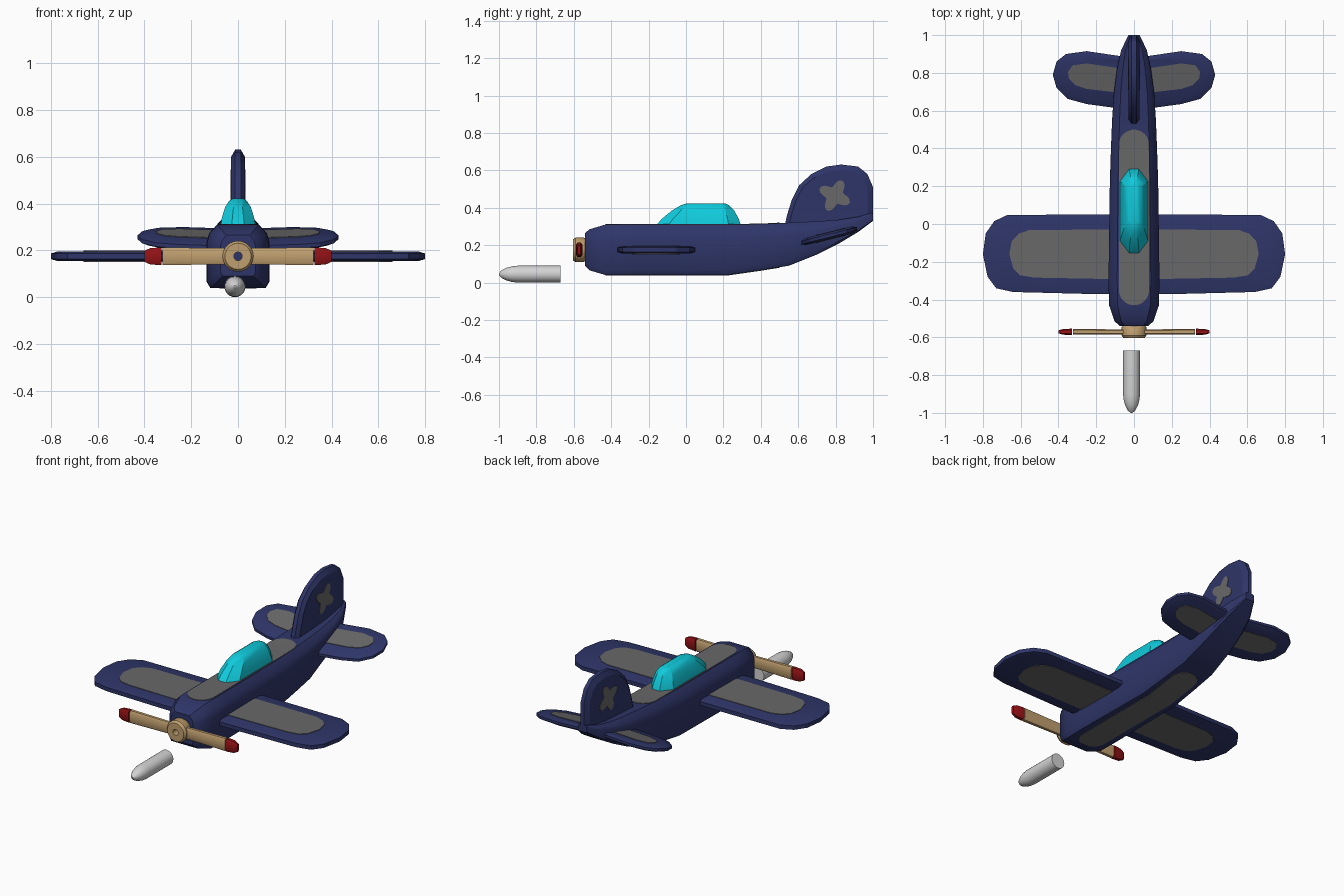
import bpy, bmesh
from math import sin, cos, pi, radians
from mathutils import Vector

cube = bpy.data.objects.get("Cube")
if cube:
    bpy.data.objects.remove(cube)


def material(name, r, g, b):
    m = bpy.data.materials.new(name)
    m.use_nodes = True
    m.diffuse_color = (r, g, b, 1)
    bsdf = m.node_tree.nodes["Principled BSDF"]
    bsdf.inputs["Base Color"].default_value = (r, g, b, 1)
    bsdf.inputs["Roughness"].default_value = 0.7
    return m


NAVY = material("navy blue", 0.028, 0.036, 0.14)
GREY = material("panel grey", 0.14, 0.14, 0.14)
CYAN = material("canopy cyan", 0.005, 0.6, 0.72)
TAN = material("wood tan", 0.53, 0.35, 0.16)
RED = material("tip red", 0.3, 0.006, 0.008)
SILVER = material("pale silver", 0.65, 0.65, 0.65)


def loft(name, rings, mat, cyclic=False, angle=35):
    """Skin a row of equal rings; cap the ends unless the row is cyclic."""
    bm = bmesh.new()
    rows = [[bm.verts.new(p) for p in ring] for ring in rings]
    n = len(rows[0])
    pairs = list(zip(rows, rows[1:])) + ([(rows[-1], rows[0])] if cyclic else [])
    for a, b in pairs:
        for i in range(n):
            j = (i + 1) % n
            bm.faces.new((a[i], a[j], b[j], b[i]))
    if not cyclic:
        bm.faces.new(rows[0][::-1])
        bm.faces.new(rows[-1])
    bmesh.ops.recalc_face_normals(bm, faces=bm.faces)
    mesh = bpy.data.meshes.new(name)
    bm.to_mesh(mesh)
    bm.free()
    mesh.materials.append(mat)
    mesh.shade_smooth()
    mesh.set_sharp_from_angle(angle=radians(angle))
    obj = bpy.data.objects.new(name, mesh)
    bpy.context.collection.objects.link(obj)
    return obj


def shrink(pts, du, dv):
    """Scale an outline about its middle so its sides move in by du and dv."""
    us, vs = [p[0] for p in pts], [p[1] for p in pts]
    cu, cv = (max(us) + min(us)) / 2, (max(vs) + min(vs)) / 2
    ku = 1 - du / (max(us) - cu)
    kv = 1 - dv / (max(vs) - cv)
    return [(cu + (u - cu) * ku, cv + (v - cv) * kv) for u, v in pts]


def slab(name, pts, place, half, rim, mat, edge):
    """Flat part with a chamfered rim."""
    inner = shrink(pts, edge, edge)
    layers = [(inner, -half), (pts, -rim), (pts, rim), (inner, half)]
    return loft(name, [[place(u, v, w) for u, v in o] for o, w in layers], mat, angle=25)


def plates(name, pts, place, half):
    """Thin painted panels on both faces of a slab."""
    for side, s in (("a", 1), ("b", -1)):
        loft(f"{name}_{side}", [[place(u, v, s * (half + d)) for u, v in pts]
                                for d in (-0.002, 0.003)], GREY)


def both_sides(half):
    return half + [(-x, y) for x, y in reversed(half)]


# Fuselage: y, bottom, top, half width
BODY = [(-0.54, 0.09, 0.265, 0.075), (-0.515, 0.065, 0.285, 0.103),
        (-0.43, 0.04, 0.31, 0.132), (-0.3, 0.04, 0.31, 0.135),
        (0.22, 0.04, 0.31, 0.128), (0.4, 0.066, 0.312, 0.122),
        (0.55, 0.09, 0.32, 0.116), (0.7, 0.15, 0.327, 0.106),
        (0.82, 0.21, 0.336, 0.09), (0.92, 0.27, 0.352, 0.068),
        (1.0, 0.33, 0.374, 0.03)]


def body_section(y, lo, hi, w):
    h = hi - lo
    half = [(0.88, 0), (1, 0.1), (1, 0.72), (0.92, 0.86), (0.66, 1)]
    return [(x * w, y, lo + k * h) for x, k in both_sides(half)]


loft("fuselage", [body_section(*s) for s in BODY], NAVY)


def body_height(y, column):
    for a, b in zip(BODY, BODY[1:]):
        if y <= b[0]:
            return a[column] + (b[column] - a[column]) * (y - a[0]) / (b[0] - a[0])
    return BODY[-1][column]


# Long rounded panels along the back and belly
angles = [0.1 + i * (pi / 2 - 0.1) / 6 for i in range(7)]
strip = [(-0.43 + 0.08 * (1 - cos(a)), 0.08 * sin(a)) for a in angles]
strip += [(0.22, 0.08), (0.4, 0.08)]
strip += [(0.5 - 0.08 * (1 - cos(a)), 0.08 * sin(a)) for a in reversed(angles)]
for name, column in (("belly_panel", 1), ("back_panel", 2)):
    rings = []
    for y, w in strip:
        z = body_height(y, column)
        rings.append([(-w, y, z - 0.003), (w, y, z - 0.003),
                      (w, y, z + 0.003), (-w, y, z + 0.003)])
    loft(name, rings, GREY)

# Main wing
wing = both_sides([(0.25, -0.37), (0.64, -0.36), (0.73, -0.34), (0.775, -0.28), (0.8, -0.16),
                   (0.785, -0.05), (0.74, 0.015), (0.67, 0.048), (0.25, 0.05)])


def wing_place(u, v, w):
    return (u, v, 0.175 + w)


slab("wing", wing, wing_place, 0.021, 0.012, NAVY, 0.03)
plates("wing_panel", shrink(wing, 0.14, 0.08), wing_place, 0.021)

# Tailplane, pitched nose down
tail = both_sides([(0.08, 0.612), (0.25, 0.635), (0.35, 0.662), (0.41, 0.72), (0.43, 0.79),
                   (0.41, 0.86), (0.36, 0.9), (0.25, 0.915), (0.08, 0.89)])


def tail_place(u, v, w):
    return (u, v, 0.25 + 0.25 * (v - 0.765) + w)


slab("tailplane", tail, tail_place, 0.019, 0.008, NAVY, 0.026)
tail_panel = both_sides([(0.08, 0.695), (0.25, 0.715), (0.31, 0.735), (0.345, 0.77),
                         (0.35, 0.805), (0.325, 0.84), (0.25, 0.85), (0.08, 0.825)])
plates("tailplane_panel", tail_panel, tail_place, 0.019)

# Tail fin
fin = [(0.525, 0.29), (0.54, 0.36), (0.565, 0.44), (0.605, 0.52), (0.67, 0.58),
       (0.75, 0.62), (0.83, 0.631), (0.92, 0.62), (0.97, 0.58), (1.0, 0.51),
       (1.0, 0.35), (0.9, 0.29)]


def fin_place(u, v, w):
    return (w, u, v)


slab("tail_fin", fin, fin_place, 0.029, 0.012, NAVY, 0.03)

# Four-lobed paint patch on the fin
patch = []
for i in range(32):
    a = 2 * pi * i / 32
    r = 0.068 + 0.022 * cos(4 * (a - 1.1))
    patch.append((0.795 + r * cos(a), 0.465 + r * sin(a)))
plates("fin_patch", patch, fin_place, 0.029)

# Canopy: layers of outlines, each given by height, front, rear, half width
canopy = []
for z, front, rear, w in ((0.305, -0.16, 0.293, 0.075), (0.34, -0.13, 0.282, 0.069),
                          (0.385, -0.075, 0.258, 0.055), (0.412, -0.03, 0.232, 0.038),
                          (0.422, 0.0, 0.212, 0.022)):
    taper = 0.065 * w / 0.075
    half = [(0.35 * w, front), (w, front + taper), (w, rear - taper), (0.35 * w, rear)]
    canopy.append([(x, y, z) for x, y in both_sides(half)])
loft("canopy", canopy, CYAN, angle=30)


def circle(r, y, x, z, n):
    return [(x + r * cos(2 * pi * i / n), y, z + r * sin(2 * pi * i / n)) for i in range(n)]


# Propeller hub with an open bore
hub = [(0.018, -0.538), (0.06, -0.538), (0.066, -0.548), (0.066, -0.59), (0.056, -0.604),
       (0.018, -0.604)]
loft("propeller_hub", [circle(r, y, 0, 0.175, 24) for r, y in hub], TAN, cyclic=True)


# Propeller blades and painted tips
def blade_section(x, hz, hy):
    half = [(0.6, -1), (1, -0.7), (1, 0.7), (0.6, 1)]
    return [(x, -0.571 + hy * u, 0.175 + hz * v) for u, v in both_sides(half)]


for side, s in (("left", 1), ("right", -1)):
    loft(f"{side}_blade", [blade_section(s * x, hz, hy) for x, hz, hy in
                           ((0.04, 0.034, 0.013), (0.322, 0.038, 0.015))], TAN)
    loft(f"{side}_blade_tip", [blade_section(s * x, hz, hy) for x, hz, hy in
                               ((0.328, 0.038, 0.017), (0.375, 0.035, 0.015),
                                (0.4, 0.024, 0.008))], RED)

# Projectile ahead of the nose
shell = [(0.045, -0.67), (0.045, -0.9), (0.042, -0.93), (0.034, -0.96), (0.02, -0.987),
         (0.005, -1.0)]
loft("projectile", [circle(r, y, -0.013, 0.045, 24) for r, y in shell], SILVER)
